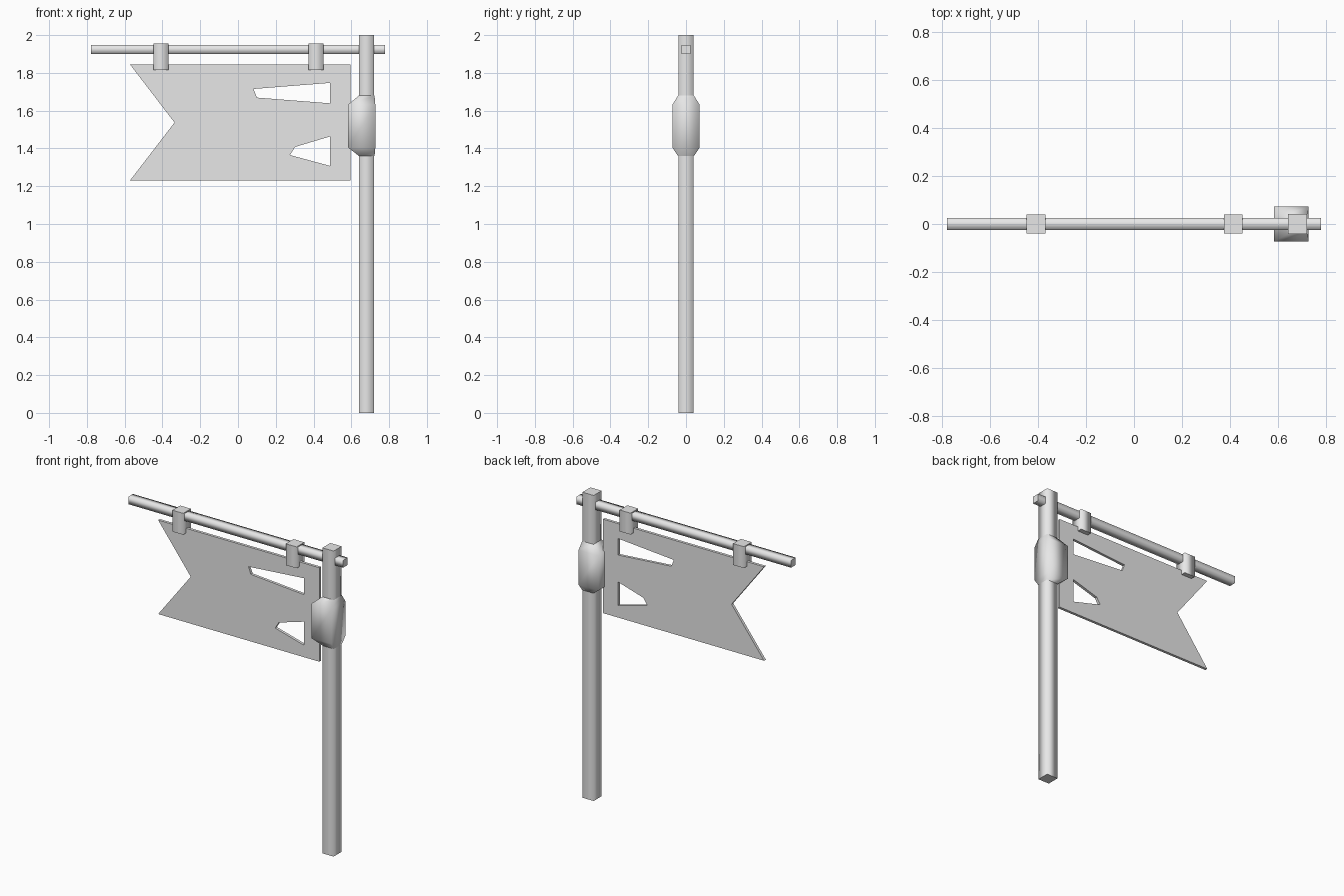
import bpy
import bmesh

if "Cube" in bpy.data.objects:
    bpy.data.objects.remove(bpy.data.objects["Cube"])

grey = bpy.data.materials.new("plain_grey")
grey.use_nodes = True
grey.diffuse_color = (0.8, 0.8, 0.8, 1)
grey.node_tree.nodes["Principled BSDF"].inputs["Base Color"].default_value = (0.8, 0.8, 0.8, 1)


def loft(name, rings, capped=True):
    """Skin four-cornered rings; sides are smooth, end caps are flat and sharp."""
    bm = bmesh.new()
    loops = [[bm.verts.new(p) for p in ring] for ring in rings]
    for a, b in zip(loops, loops[1:]):
        for i in range(4):
            j = (i + 1) % 4
            bm.faces.new((a[i], a[j], b[j], b[i])).smooth = True
    if capped:
        for cap in (bm.faces.new(loops[0][::-1]), bm.faces.new(loops[-1])):
            for edge in cap.edges:
                edge.smooth = False
    bmesh.ops.recalc_face_normals(bm, faces=bm.faces)
    mesh = bpy.data.meshes.new(name)
    bm.to_mesh(mesh)
    bm.free()
    mesh.materials.append(grey)
    obj = bpy.data.objects.new(name, mesh)
    bpy.context.collection.objects.link(obj)
    return obj


def flat_ring(x0, x1, half_y, z):
    return [(x0, -half_y, z), (x1, -half_y, z), (x1, half_y, z), (x0, half_y, z)]


def upright_ring(x, half_y, z0, z1):
    return [(x, -half_y, z0), (x, half_y, z0), (x, half_y, z1), (x, -half_y, z1)]


# Upright pole
loft("pole", [flat_ring(0.64, 0.721, 0.041, z) for z in (0, 2)])

# Crossbar through the pole
loft("crossbar", [upright_ring(x, 0.024, 1.9, 1.948) for x in (-0.778, 0.778)])

# Hanging clips
for side, x in (("right", -0.408), ("left", 0.413)):
    loft(side + "_clip", [flat_ring(x - 0.039, x + 0.039, 0.04, z) for z in (1.815, 1.955)])

# Swollen collar on the pole
loft("collar", [flat_ring(0.64, 0.723, 0.042, 1.36),
                flat_ring(0.583, 0.727, 0.072, 1.405),
                flat_ring(0.583, 0.727, 0.072, 1.632),
                flat_ring(0.64, 0.723, 0.042, 1.68)], capped=False)

# Swallow-tailed banner with two cut-outs
outline = [(-0.572, 1.845), (-0.336, 1.537), (-0.572, 1.23), (0.595, 1.23), (0.595, 1.845)]
upper_hole = [(0.082, 1.715), (0.486, 1.747), (0.486, 1.639), (0.1, 1.669)]
lower_hole = [(0.486, 1.463), (0.486, 1.308), (0.275, 1.365), (0.302, 1.408)]
curve = bpy.data.curves.new("banner", "CURVE")
curve.dimensions = "2D"
curve.fill_mode = "BOTH"
curve.extrude = 0.009
for points in (outline, upper_hole, lower_hole):
    spline = curve.splines.new("POLY")
    spline.points.add(len(points) - 1)
    for point, (x, z) in zip(spline.points, points):
        point.co = (x, z, 0, 1)
    spline.use_cyclic_u = True
curve.materials.append(grey)
banner = bpy.data.objects.new("banner", curve)
banner.rotation_euler.x = 1.5707963
bpy.context.collection.objects.link(banner)
bpy.ops.object.select_all(action="DESELECT")
banner.select_set(True)
bpy.context.view_layer.objects.active = banner
bpy.ops.object.convert(target="MESH")
bpy.ops.object.shade_flat()
